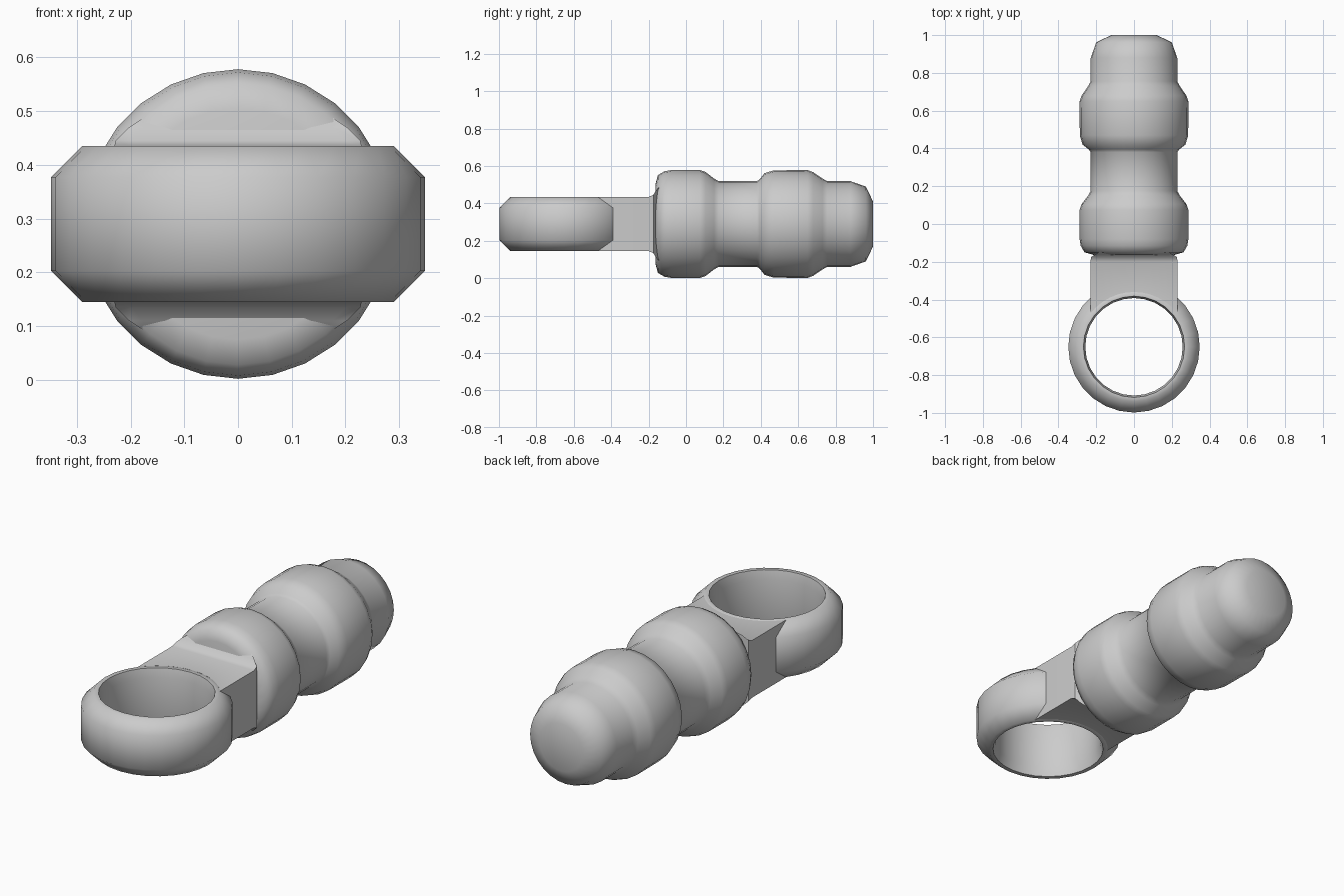
import bpy, bmesh, math
from mathutils import Matrix, Vector

if "Cube" in bpy.data.objects:
    bpy.data.objects.remove(bpy.data.objects["Cube"])

CZ = 0.29      # height of the long axis
SIDES = 28
HALF = 0.145   # half thickness of ring and neck
RING_Y = -0.65


def finish(bm, name, angle):
    bmesh.ops.remove_doubles(bm, verts=bm.verts, dist=1e-5)
    bmesh.ops.recalc_face_normals(bm, faces=bm.faces)
    me = bpy.data.meshes.new(name)
    bm.to_mesh(me)
    bm.free()
    ob = bpy.data.objects.new(name, me)
    bpy.context.collection.objects.link(ob)
    bpy.ops.object.select_all(action='DESELECT')
    ob.select_set(True)
    bpy.context.view_layer.objects.active = ob
    bpy.ops.object.shade_smooth_by_angle(angle=math.radians(angle))
    return ob


def lathe(name, profile, matrix, closed=False, angle=50):
    """Spin (radius, height) points round z, then place with matrix."""
    bm = bmesh.new()
    rings = []
    for r, h in profile:
        rings.append([bm.verts.new(matrix @ Vector((
            r * math.sin(2 * math.pi * i / SIDES),
            r * math.cos(2 * math.pi * i / SIDES), h))) for i in range(SIDES)])
    pairs = list(zip(rings, rings[1:]))
    if closed:
        pairs.append((rings[-1], rings[0]))
    else:
        bm.faces.new(rings[0])
        bm.faces.new(rings[-1])
    for a, b in pairs:
        for i in range(SIDES):
            j = (i + 1) % SIDES
            bm.faces.new((a[i], a[j], b[j], b[i]))
    return finish(bm, name, angle)


# Round body with two raised collars and a rounded tip
body = [(0.215, -0.163), (0.262, -0.15), (0.282, -0.115), (0.288, -0.08),
        (0.288, 0.075), (0.278, 0.105), (0.243, 0.15), (0.229, 0.175),
        (0.229, 0.38), (0.24, 0.395), (0.272, 0.42), (0.287, 0.47),
        (0.288, 0.65), (0.277, 0.68), (0.243, 0.73), (0.229, 0.755),
        (0.229, 0.88), (0.2, 0.962), (0.12, 1.0)]
lathe("body", body,
      Matrix.Translation((0, 0, CZ)) @ Matrix.Rotation(-math.pi / 2, 4, 'X'))

# Flat finger ring with chamfered rims
ring = [(0.268, HALF), (0.29, HALF), (0.348, 0.087), (0.348, -0.087),
        (0.29, -HALF), (0.268, -HALF), (0.258, -0.1), (0.258, 0.1)]
lathe("ring", ring, Matrix.Translation((0, RING_Y, CZ)), closed=True)

# Neck: starts on the ring's rim arc and flares into the first collar
bm = bmesh.new()
a0 = math.acos(0.23 / 0.29)
COLS = 13
top, bottom = [], []
for i in range(COLS):
    a = a0 + (math.pi - 2 * a0) * i / (COLS - 1)
    x, y = 0.29 * math.cos(a), RING_Y + 0.29 * math.sin(a)
    rows = [(x, y, HALF), (x, -0.2, HALF), (x * 0.99, -0.175, 0.155),
            (x * 0.88, -0.16, 0.18), (x * 0.75, -0.14, 0.2)]
    top.append([bm.verts.new((u, v, CZ + h)) for u, v, h in rows])
    bottom.append([bm.verts.new((u, v, CZ - h)) for u, v, h in rows])
for i in range(COLS - 1):
    for grid in (top, bottom):
        for j in range(4):
            bm.faces.new((grid[i][j], grid[i + 1][j],
                          grid[i + 1][j + 1], grid[i][j + 1]))
    for j in (0, 4):
        bm.faces.new((top[i][j], top[i + 1][j], bottom[i + 1][j], bottom[i][j]))
for i in (0, COLS - 1):
    for j in range(4):
        bm.faces.new((top[i][j], top[i][j + 1], bottom[i][j + 1], bottom[i][j]))
finish(bm, "neck", 50)
